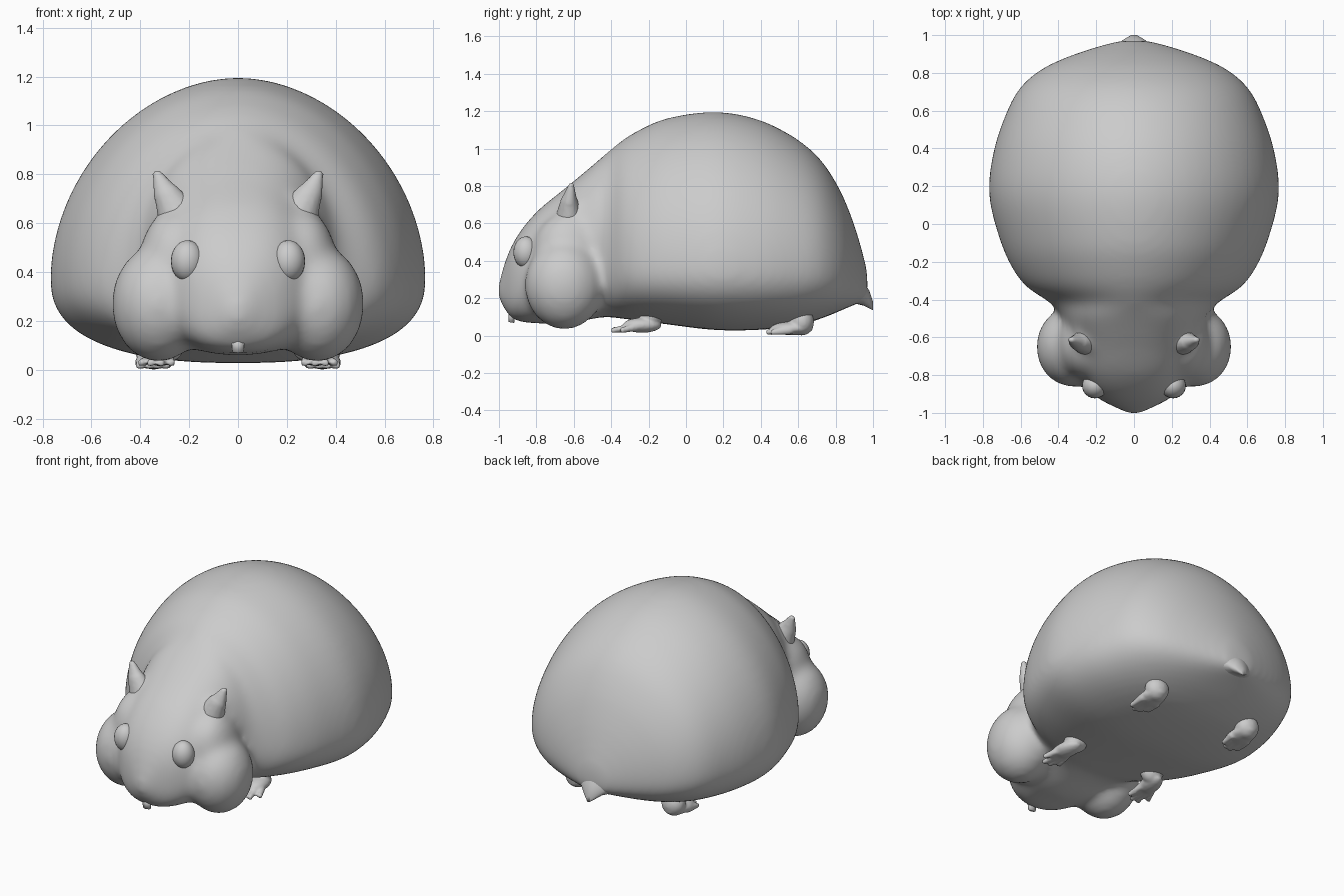
import bpy, bmesh, math
from mathutils import Matrix, Vector

if "Cube" in bpy.data.objects:
    bpy.data.objects.remove(bpy.data.objects["Cube"])


def ellipsoid(bm, c, r, tilt=0.0, seg=24):
    m = Matrix.Translation(c) @ Matrix.Rotation(tilt, 4, 'Z') @ Matrix.Diagonal((*r, 1))
    bmesh.ops.create_uvsphere(bm, u_segments=seg, v_segments=seg // 2, radius=1, matrix=m)


def cone(bm, a, b, r1, r2, flat=1.0, seg=12):
    a, b = Vector(a), Vector(b)
    rot = (b - a).to_track_quat('Z', 'Y').to_matrix().to_4x4()
    m = Matrix.Translation((a + b) / 2) @ Matrix.Diagonal((1, flat, 1, 1)) @ rot
    bmesh.ops.create_cone(bm, cap_ends=True, segments=seg, radius1=r1, radius2=r2,
                          depth=(b - a).length, matrix=m)


def power(v, n):
    return math.copysign(abs(v) ** (2 / n), v)


def densify(rows, steps=4):
    """Smooth spline through the rows, so the loft has no visible bands."""
    out = []
    for i in range(len(rows) - 1):
        p = [rows[max(0, min(len(rows) - 1, i + k))] for k in (-1, 0, 1, 2)]
        for s in range(steps):
            t = s / steps
            out.append([b + .5 * t * (c - a + t * (2 * a - 5 * b + 4 * c - d + t * (3 * (b - c) + d - a)))
                        for a, b, c, d in zip(*p)])
    return out + [rows[-1]]


def loft(bm, rings, seg=64):
    """Rings along y: (y, top, bottom, half width, height of widest point, upper, lower roundness)."""
    loops = []
    for y, top, bot, w, mid, up, low in rings:
        loop = []
        for i in range(seg):
            a = math.tau * i / seg
            n = up if math.sin(a) >= 0 else low
            h = top - mid if math.sin(a) >= 0 else mid - bot
            loop.append(bm.verts.new((w * power(math.cos(a), n), y, mid + h * power(math.sin(a), n))))
        loops.append(loop)
    for p, q in zip(loops, loops[1:]):
        for i in range(seg):
            j = (i + 1) % seg
            bm.faces.new((p[i], p[j], q[j], q[i]))
    bm.faces.new(loops[0])
    bm.faces.new(loops[-1][::-1])


def finish(name, bm, mirror=False, voxel=0, soften=0):
    bmesh.ops.recalc_face_normals(bm, faces=bm.faces)
    me = bpy.data.meshes.new(name)
    bm.to_mesh(me)
    bm.free()
    me.polygons.foreach_set("use_smooth", [True] * len(me.polygons))
    ob = bpy.data.objects.new(name, me)
    bpy.context.collection.objects.link(ob)
    if voxel:
        remesh = ob.modifiers.new("Blend", 'REMESH')
        remesh.mode = 'VOXEL'
        remesh.voxel_size = voxel
        remesh.use_smooth_shade = True
        smooth = ob.modifiers.new("Soften", 'SMOOTH')
        smooth.factor = .5
        smooth.iterations = soften
    if mirror:
        ob.modifiers.new("Mirror", 'MIRROR').use_mirror_merge = False
    return ob


# Body and head as one loft, with cheek pouches and ear roots blended in
bm = bmesh.new()
profile = [
    (-1.005, .27, .20, .03, .23), (-.97, .39, .14, .10, .24), (-.93, .485, .09, .18, .26),
    (-.87, .58, .07, .25, .28), (-.78, .68, .065, .30, .31), (-.65, .785, .06, .34, .33),
    (-.50, .91, .09, .38, .38), (-.42, .98, .10, .44, .38), (-.34, 1.045, .09, .56, .38),
    (-.25, 1.10, .08, .635, .37), (-.10, 1.163, .06, .705, .37), (.15, 1.197, .03, .768, .37),
    (.38, 1.158, .03, .745, .37), (.58, 1.06, .05, .68, .37), (.72, .94, .09, .605, .36),
    (.82, .785, .13, .49, .34), (.89, .62, .16, .34, .32), (.94, .46, .18, .19, .29),
    (.97, .34, .19, .08, .26)]
loft(bm, densify([(*p, 2.4 if p[0] < -.45 else 1.9, 2.45) for p in profile]))
for s in (-1, 1):
    ellipsoid(bm, (s * .325, -.65, .27), (.195, .215, .24))
    ellipsoid(bm, (s * .26, -.63, .44), (.145, .19, .22))
    ellipsoid(bm, (s * .25, -.61, .64), (.065, .07, .09))
finish("body", bm, voxel=.02, soften=25)

# Short pointed tail
bm = bmesh.new()
loft(bm, [(.84, .40, .15, .26, .26, 2, 2), (.91, .34, .17, .17, .25, 2, 2),
          (.95, .29, .16, .09, .22, 2, 2), (.98, .24, .145, .05, .185, 2, 2),
          (1.0, .18, .135, .015, .155, 2, 2)], seg=24)
finish("tail", bm)

# Bulging eyes
bm = bmesh.new()
ellipsoid(bm, (.207, -.856, .445), (.068, .067, .085))
finish("eyes", bm, True)

# Small ears leaning outward
bm = bmesh.new()
cone(bm, (.25, -.625, .64), (.30, -.625, .735), .085, .05, .85)
cone(bm, (.295, -.625, .72), (.337, -.61, .815), .055, .016, .8)
finish("ears", bm, True, voxel=.01, soften=6)

# Front teeth
bm = bmesh.new()
cone(bm, (0, -.93, .125), (0, -.935, .07), .032, .026, .6, 6)
finish("teeth", bm)

# Front paws with four spread toes
bm = bmesh.new()
ellipsoid(bm, (.29, -.185, .11), (.075, .06, .08))
ellipsoid(bm, (.32, -.235, .055), (.06, .105, .04), tilt=.15)
for i, x in enumerate((.27, .315, .36, .40)):
    cone(bm, (.29 + .02 * i, -.25, .05), (x, (-.37, -.40, -.40, -.35)[i], .027), .026, .015, seg=8)
finish("front_paws", bm, True, voxel=.009, soften=4)

# Hind paws with broad flat soles
bm = bmesh.new()
ellipsoid(bm, (.345, .62, .075), (.075, .065, .075))
ellipsoid(bm, (.345, .565, .038), (.075, .115, .036))
for i in range(4):
    x = .29 + .036 * i
    cone(bm, (x, .56, .03), (x + .005, (.465, .435, .43, .455)[i], .017), .026, .016, seg=8)
finish("hind_paws", bm, True, voxel=.009, soften=4)
